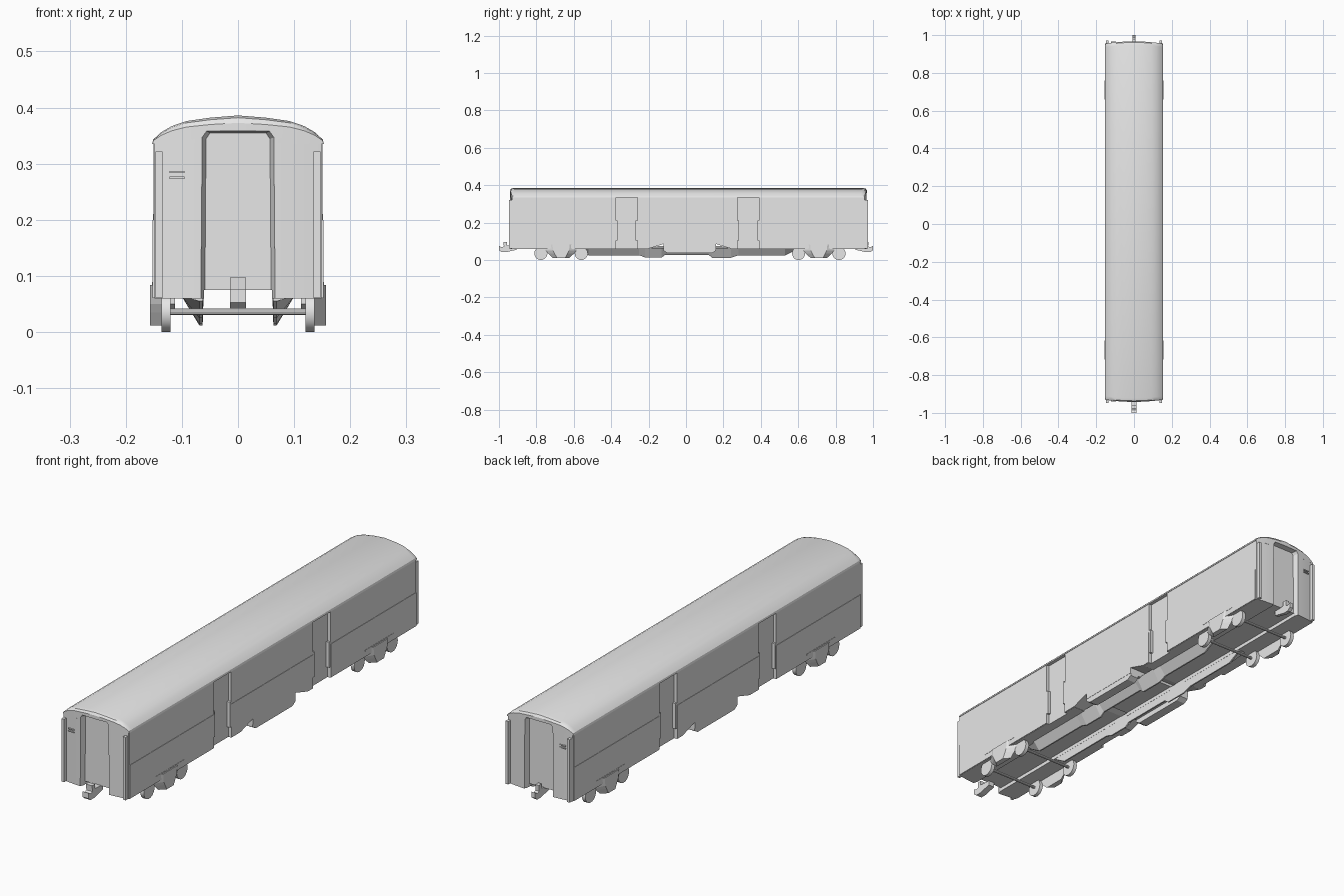
import bpy, bmesh, math
from mathutils import Vector

if "Cube" in bpy.data.objects:
    bpy.data.objects.remove(bpy.data.objects["Cube"])

grey = bpy.data.materials.new("light grey")
grey.diffuse_color = (0.8, 0.8, 0.8, 1)
grey.use_nodes = True
grey.node_tree.nodes["Principled BSDF"].inputs["Base Color"].default_value = grey.diffuse_color


def finish(name, bm):
    bmesh.ops.recalc_face_normals(bm, faces=bm.faces)
    me = bpy.data.meshes.new(name)
    bm.to_mesh(me)
    bm.free()
    me.materials.append(grey)
    ob = bpy.data.objects.new(name, me)
    bpy.context.collection.objects.link(ob)
    return ob


def loft(name, rings, caps=True):
    """Skin a list of closed point loops."""
    bm = bmesh.new()
    vs = [[bm.verts.new(p) for p in r] for r in rings]
    n = len(vs[0])
    for a, b in zip(vs, vs[1:]):
        for i in range(n):
            bm.faces.new((a[i], a[(i + 1) % n], b[(i + 1) % n], b[i]))
    if caps:
        bm.faces.new(vs[0])
        bm.faces.new(vs[-1])
    return finish(name, bm)


def box(name, x0, x1, y0, y1, z0, z1):
    return loft(name, [[(x0, y0, z), (x1, y0, z), (x1, y1, z), (x0, y1, z)] for z in (z0, z1)])


def side_prism(name, pts, x0, x1, taper=1.0):
    """Extrude a (y, z) profile along x, shrinking its far end along y."""
    cy = sum(p[0] for p in pts) / len(pts)
    return loft(name, [[(x0, y, z) for y, z in pts],
                       [(x1, cy + (y - cy) * taper, z) for y, z in pts]])


def cylinder_x(name, x0, x1, y, z, r, n):
    pts = [(y + r * math.cos(2 * math.pi * i / n), z + r * math.sin(2 * math.pi * i / n)) for i in range(n)]
    return side_prism(name, pts, x0, x1)


def activate(ob):
    bpy.ops.object.select_all(action='DESELECT')
    ob.select_set(True)
    bpy.context.view_layer.objects.active = ob


def cut(ob, cutters):
    activate(ob)
    for c in cutters:
        m = ob.modifiers.new("cut", 'BOOLEAN')
        m.operation, m.solver, m.object = 'DIFFERENCE', 'EXACT', c
        bpy.ops.object.modifier_apply(modifier=m.name)


def smooth(ob, deg=30):
    activate(ob)
    bpy.ops.object.shade_smooth_by_angle(angle=math.radians(deg))


W, Y0, Y1 = 0.153, -0.93, 0.955      # half width and corner positions of the ends
DOORS = [(-0.375, -0.26), (0.275, 0.39)]


def end_y(x, e):
    """Slightly bowed end wall, e = -1 front or +1 back."""
    return (Y0 if e < 0 else Y1) + e * 0.012 * (1 - (x / W) ** 2)


# Car body: plan outline with recessed side doors
side = [(0.149, Y0)]
for a, b in DOORS:
    side += [(0.149, a), (0.138, a), (0.138, b), (0.149, b)]
side += [(0.149, Y1)]
xs = [0.12, 0.08, 0.04, 0, -0.04, -0.08, -0.12]
plan = side + [(x, end_y(x, 1)) for x in xs]
plan += [(-x, y) for x, y in reversed(side)] + [(-x, end_y(x, -1)) for x in xs]
body = loft("car_body", [[(x, y, z) for x, y in plan] for z in (0.06, 0.337)])

# Arched roof with rounded ends
half = [(0.153, 0.335), (0.151, 0.343), (0.137, 0.356), (0.118, 0.367), (0.092, 0.376), (0.05, 0.382)]
arch = half + [(0, 0.386)] + [(-x, z) for x, z in reversed(half)]
rings = []
for e, steps in ((-1, (0, 0.006, 0.02)), (1, (0.02, 0.006, 0))):
    for d in steps:
        k = {0: 0.74, 0.006: 0.92, 0.02: 1.0}[d]
        top = [(x, end_y(x, e) - e * d, 0.335 + (z - 0.335) * k) for x, z in arch]
        low = [(x, end_y(x, e) - e * d, 0.335) for x, z in reversed(arch[1:-1])]
        rings.append(top + low)
roof = loft("roof", rings, caps=False)
bm = bmesh.new()
bm.from_mesh(roof.data)
bm.verts.ensure_lookup_table()
n, m = len(rings[0]), len(arch)
for s in (0, n * (len(rings) - 1)):
    for i in range(m - 1):
        ids = [i, i + 1] + ([n - i - 1] if i < m - 2 else []) + ([n - i] if i else [])
        bm.faces.new([bm.verts[s + j] for j in ids])
bmesh.ops.recalc_face_normals(bm, faces=bm.faces)
bm.to_mesh(roof.data)
bm.free()

# Cutters: end doorways, floor channel, skirt notches
door_half = [(0.067, -0.02), (0.064, 0.347), (0.056, 0.358)]
door = door_half + [(-x, z) for x, z in reversed(door_half)]
niches = []
for e in (-1, 1):
    mid = end_y(0, e)
    niches.append(loft("doorway_cutter", [
        [(x * 1.03, mid + e * 0.03, z) for x, z in door],
        [(x, mid - e * 0.002, z) for x, z in door],
        [(x * 0.89, mid - e * 0.024, z - 0.003) for x, z in door]]))
channel = box("channel_cutter", -0.061, 0.061, -1.1, 1.1, 0.0, 0.075)
notches = [side_prism("notch_cutter", [(a, 0.05), (a, 0.061), (b, 0.086), (b, 0.05)], -0.2, 0.2)
           for a, b in ((-0.2, -0.12), (0.24, 0.16))]
cut(roof, niches)
cut(body, niches + [channel] + notches)
smooth(roof)
smooth(body, 15)

# Side sheeting in two heights, door handles, skirts, corner posts
spans = [(Y0 + 0.004, DOORS[0][0]), (DOORS[0][1], DOORS[1][0]), (DOORS[1][1], Y1 - 0.004)]
for s in (-1, 1):
    for i, (a, b) in enumerate(spans):
        box("upper_side_panel", s * 0.148, s * 0.151, a, b, 0.2, 0.336)
        low = box("lower_side_panel", s * 0.148, s * 0.1525, a, b, 0.061, 0.2)
        if i == 1:
            cut(low, notches)
    for a, b in DOORS:
        for y0, y1 in ((a, a + 0.009), (b - 0.009, b)):
            box("door_grab_plate", s * 0.137, s * 0.1515, y0, y1, 0.105, 0.21)
    side_prism("centre_skirt", [(-0.12, 0.07), (-0.12, 0.05), (-0.1, 0.038), (0.14, 0.038), (0.16, 0.05), (0.16, 0.07)],
               s * 0.112, s * 0.1515)
    for e in (-1, 1):
        y = Y0 if e < 0 else Y1
        box("corner_post", s * 0.135, s * 0.147, y - e * 0.01, y + e * 0.017, 0.061, 0.322)

# Underfloor fins with hanging equipment
fin = [(-0.57, 0.055), (-0.52, 0.025), (-0.25, 0.025), (-0.22, 0.014), (-0.13, 0.014), (-0.11, 0.028),
       (0.12, 0.028), (0.14, 0.012), (0.24, 0.012), (0.28, 0.025), (0.53, 0.025), (0.59, 0.055)]
for s in (-1, 1):
    loft("underfloor_fin", [[(s * 0.1, y, 0.063), (s * 0.061, y, 0.074), (s * 0.063, y, z), (s * 0.069, y, z)]
                            for y, z in fin])

# Bogies: wheels, axles and bulged side frames
for c in (-0.668, 0.71):
    for y in (c - 0.108, c + 0.108):
        cylinder_x("axle", -0.122, 0.122, y, 0.036, 0.006, 10)
        for s in (-1, 1):
            smooth(cylinder_x("wheel", s * 0.12, s * 0.136, y, 0.035, 0.035, 20))
    for s in (-1, 1):
        frame = [(-0.092, 0.084), (0.092, 0.084), (0.085, 0.05), (0.07, 0.035), (0.045, 0.012),
                 (-0.045, 0.012), (-0.07, 0.035), (-0.085, 0.05)]
        side_prism("bogie_side_frame", [(c + y, z) for y, z in frame], s * 0.134, s * 0.157, 0.5)
        box("bogie_top_bar", s * 0.134, s * 0.1535, c - 0.095, c + 0.095, 0.083, 0.089)

# Hook couplers at both ends
hook = [(0.905, 0.055), (0.905, 0.076), (0.957, 0.078), (0.957, 0.097), (0.976, 0.097), (0.974, 0.072),
        (0.986, 0.068), (1.0, 0.076), (1.0, 0.053), (0.986, 0.042), (0.962, 0.042)]
for e, w in ((-1, 0.014), (1, 0.008)):
    side_prism("coupler", [(e * y, z) for y, z in hook], -w, w)

# Small vent bars on both ends
for e in (-1, 1):
    y = end_y(0.11, e)
    for z in (0.273, 0.283):
        box("vent_bar", -0.122, -0.095, y - e * 0.01, y + e * 0.005, z, z + 0.004)

# Remove cutting helpers
for c in niches + [channel] + notches:
    bpy.data.objects.remove(c, do_unlink=True)
